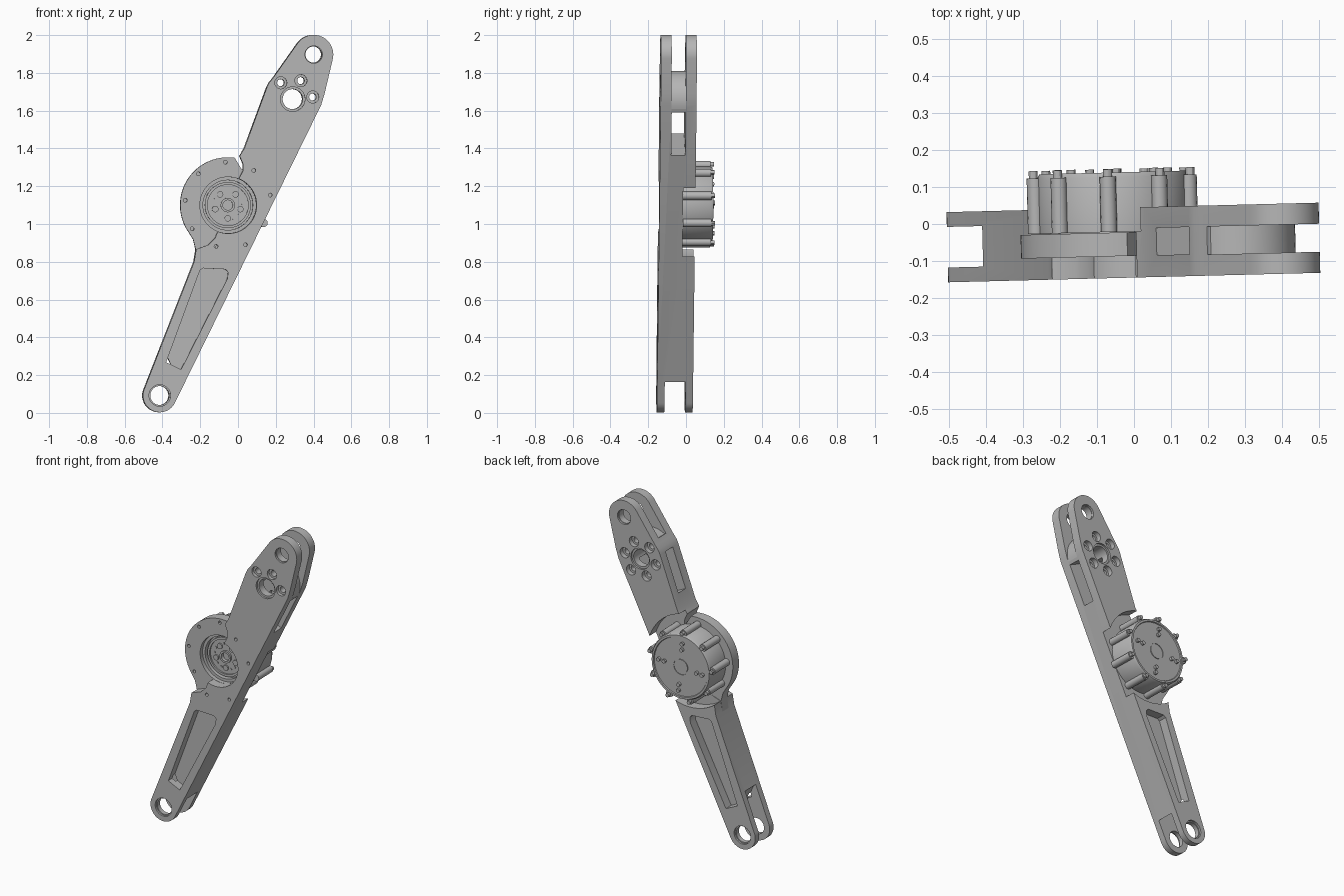
import bpy
import bmesh
from math import sin, cos, radians
from mathutils import Matrix, Vector

cube = bpy.data.objects.get("Cube")
if cube:
    bpy.data.objects.remove(cube, do_unlink=True)

grey = bpy.data.materials.new("machined grey")
grey.use_nodes = True
COLOUR = (0.47, 0.47, 0.47, 1)
grey.diffuse_color = COLOUR
grey.node_tree.nodes["Principled BSDF"].inputs["Base Color"].default_value = COLOUR

FRONT, REAR = -0.145, 0.045      # arm faces along y
HUB = (-0.055, 1.10)             # motor axis in x, z
BORE = (0.286, 1.661)            # upper bearing
TOP_PIN, LOW_PIN = (0.397, 1.897), (-0.418, 0.092)
TILT = radians(1.46)
parts = []


def polar(centre, r, deg):
    a = radians(deg)
    return (centre[0] + r * cos(a), centre[1] + r * sin(a))


def arc(centre, r, start, end, n=24):
    return [polar(centre, r, start + (end - start) * i / n) for i in range(n + 1)]


def add(name, bm):
    bmesh.ops.recalc_face_normals(bm, faces=bm.faces)
    mesh = bpy.data.meshes.new(name)
    bm.to_mesh(mesh)
    bm.free()
    mesh.materials.append(grey)
    obj = bpy.data.objects.new(name, mesh)
    bpy.context.collection.objects.link(obj)
    return obj


def prism(name, outline, y0, y1):
    """Extrude an x-z outline from y0 to y1."""
    bm = bmesh.new()
    face = bm.faces.new([bm.verts.new((x, y0, z)) for x, z in outline])
    ext = bmesh.ops.extrude_face_region(bm, geom=[face])["geom"]
    moved = [g for g in ext if isinstance(g, bmesh.types.BMVert)]
    bmesh.ops.translate(bm, vec=(0, y1 - y0, 0), verts=moved)
    return add(name, bm)


def disc(name, centre, r, y0, y1, n=32):
    return prism(name, arc(centre, r, 0, 360 - 360 / n, n - 1), y0, y1)


def lathe(name, centre, profile, n=64):
    """Spin an (r, y) profile around the y axis at centre."""
    bm = bmesh.new()
    pos = Vector((centre[0], 0, centre[1]))
    vs = [bm.verts.new(pos + Vector((r, y, 0))) for r, y in profile]
    es = [bm.edges.new(pair) for pair in zip(vs, vs[1:])]
    bmesh.ops.spin(bm, geom=vs + es, cent=pos, axis=(0, 1, 0),
                   angle=radians(360), steps=n, use_duplicate=False)
    bmesh.ops.remove_doubles(bm, verts=bm.verts, dist=0.0001)
    return add(name, bm)


def cut(obj, cutter):
    mod = obj.modifiers.new("cut", "BOOLEAN")
    mod.operation, mod.solver, mod.object = "DIFFERENCE", "EXACT", cutter
    bpy.context.view_layer.update()
    graph = bpy.context.evaluated_depsgraph_get()
    mesh = bpy.data.meshes.new_from_object(obj.evaluated_get(graph))
    obj.modifiers.clear()
    obj.data = mesh
    bpy.data.objects.remove(cutter, do_unlink=True)


def drill(obj, centre, r, y0, y1, n=32):
    cut(obj, disc("cutter", centre, r, y0, y1, n))


# Arm: one long plate wrapping the motor opening
outline = arc(LOW_PIN, 0.089, 155, 334)
outline += [(0.437, 1.63), (0.455, 1.69)]
outline += arc(TOP_PIN, 0.104, -13, 145)
outline += [(0.18, 1.77), (0.163, 1.75), (0.15, 1.725), (0.03, 1.40), (0.005, 1.36)]
outline += [(0.022, 1.32), (0.022, 1.28)] + arc(HUB, 0.15, 68, -112, 40)
outline += [(-0.125, 0.925), (-0.16, 0.89), (-0.225, 0.866), (-0.236, 0.80)]
arm = prism("arm", outline, FRONT, REAR)

# Rear clearance around the motor
drill(arm, HUB, 0.29, -0.02, 0.2, 96)

# Fork gaps at both ends, and the cross window
upper_gap = arc(BORE, 0.15, -20, 122) + [(0.1, 1.85), (0.3, 2.1), (0.6, 2.1), (0.6, 1.6)]
cut(arm, prism("cutter", upper_gap, -0.088, -0.012))
lower_gap = [(-0.2, 0.05), (-0.275, 0.155), (-0.345, 0.225), (-0.4, 0.35),
             (-0.6, 0.4), (-0.6, -0.1), (-0.2, -0.1)]
cut(arm, prism("cutter", lower_gap, -0.105, 0.005))
window = [(0.40, 1.317), (0.51, 1.547), (0.06, 1.763), (-0.05, 1.533)]
cut(arm, prism("cutter", window, -0.086, -0.012))

# Lightening pockets, front and rear
pocket = [(-0.188, 0.766), (-0.07, 0.76), (-0.056, 0.745), (-0.06, 0.71),
          (-0.305, 0.23), (-0.384, 0.268), (-0.205, 0.755)]
cut(arm, prism("cutter", pocket, -0.2, FRONT + 0.055))
cut(arm, prism("cutter", pocket, REAR - 0.055, 0.1))

# Pin holes and bearing bore with shallow counterbores
for centre, r, rim in ((TOP_PIN, 0.043, 0.046), (LOW_PIN, 0.05, 0.057), (BORE, 0.053, 0.065)):
    drill(arm, centre, r, -0.3, 0.3)
    drill(arm, centre, rim, -0.3, FRONT + 0.012)
    drill(arm, centre, rim, REAR - 0.012, 0.3)

# Screw holes around the bore: six at the rear, three go right through
for k in range(6):
    spot = polar(BORE, 0.107, 6 + 60 * k)
    drill(arm, spot, 0.032, REAR - 0.03, 0.2, 24)
    drill(arm, spot, 0.019, -0.3 if k < 3 else -0.03, 0.2, 16)
    if k < 3:
        drill(arm, spot, 0.032, -0.3, FRONT + 0.02, 24)
parts.append(arm)

# Flange: round mounting plate blended into the lower arm
rim = arc(HUB, 0.253, 82, 208, 40)
rim += [(-0.24, 0.92), (-0.227, 0.866), (-0.236, 0.80), (-0.14, 0.84)]
rim += arc(HUB, 0.205, 255, 430, 40)
flange = prism("flange", rim, -0.086, -0.022)
drill(flange, HUB, 0.149, -0.2, 0.1, 64)
parts.append(flange)

LUGS = [13.5 + 40 * k for k in range(9)]
for angle in LUGS[:-1]:
    spot = polar(HUB, 0.228, angle)
    target = flange if 90 < angle < 220 else arm
    drill(target, spot, 0.01, -0.2, -0.05, 12)

# Motor can with a stepped rear cap
parts.append(lathe("motor_body", HUB, [
    (0, -0.02), (0.205, -0.02), (0.205, 0.128), (0.198, 0.141), (0.186, 0.141),
    (0.183, 0.135), (0.05, 0.135), (0.05, 0.131), (0.045, 0.131), (0.045, 0.136), (0, 0.136)]))

# Lugs and their bolts around the motor
for angle in LUGS:
    spot = polar(HUB, 0.212, angle)
    parts.append(disc("motor_lug", spot, 0.022, -0.02, 0.13, 16))
    parts.append(disc("lug_bolt", polar(HUB, 0.216, angle), 0.012, 0.13, 0.15, 12))

# Paired screws on the rear cap
for k in range(4):
    for r in (0.112, 0.15):
        parts.append(disc("cap_screw", polar(HUB, r, 5 + 90 * k), 0.012, 0.13, 0.151, 12))

# Output rotor inside the front opening
rotor = lathe("output_rotor", HUB, [
    (0.1495, -0.02), (0.1495, -0.06), (0.132, -0.06), (0.132, -0.03), (0.122, -0.03),
    (0.122, -0.05), (0.108, -0.05), (0.108, -0.04), (0.038, -0.04), (0.038, -0.052),
    (0.026, -0.052), (0.026, -0.03), (0, -0.03)])
parts.append(rotor)
for k in range(5):
    bolt = polar(HUB, 0.07, 270 + 72 * k)
    parts.append(disc("rotor_bolt", bolt, 0.017, -0.048, -0.035, 16))
    for shift in (24, 48):
        hole = polar(HUB, 0.08, 270 + 72 * k + shift)
        parts.append(disc("rotor_pin", hole, 0.007, -0.045, -0.035, 10))

# Shade smooth across curves and turn the whole assembly slightly
turn = Matrix.Rotation(TILT, 4, "Z")
bpy.ops.object.select_all(action="DESELECT")
for obj in parts:
    obj.data.transform(turn)
    obj.select_set(True)
bpy.context.view_layer.objects.active = arm
bpy.ops.object.shade_smooth_by_angle(angle=radians(30))
